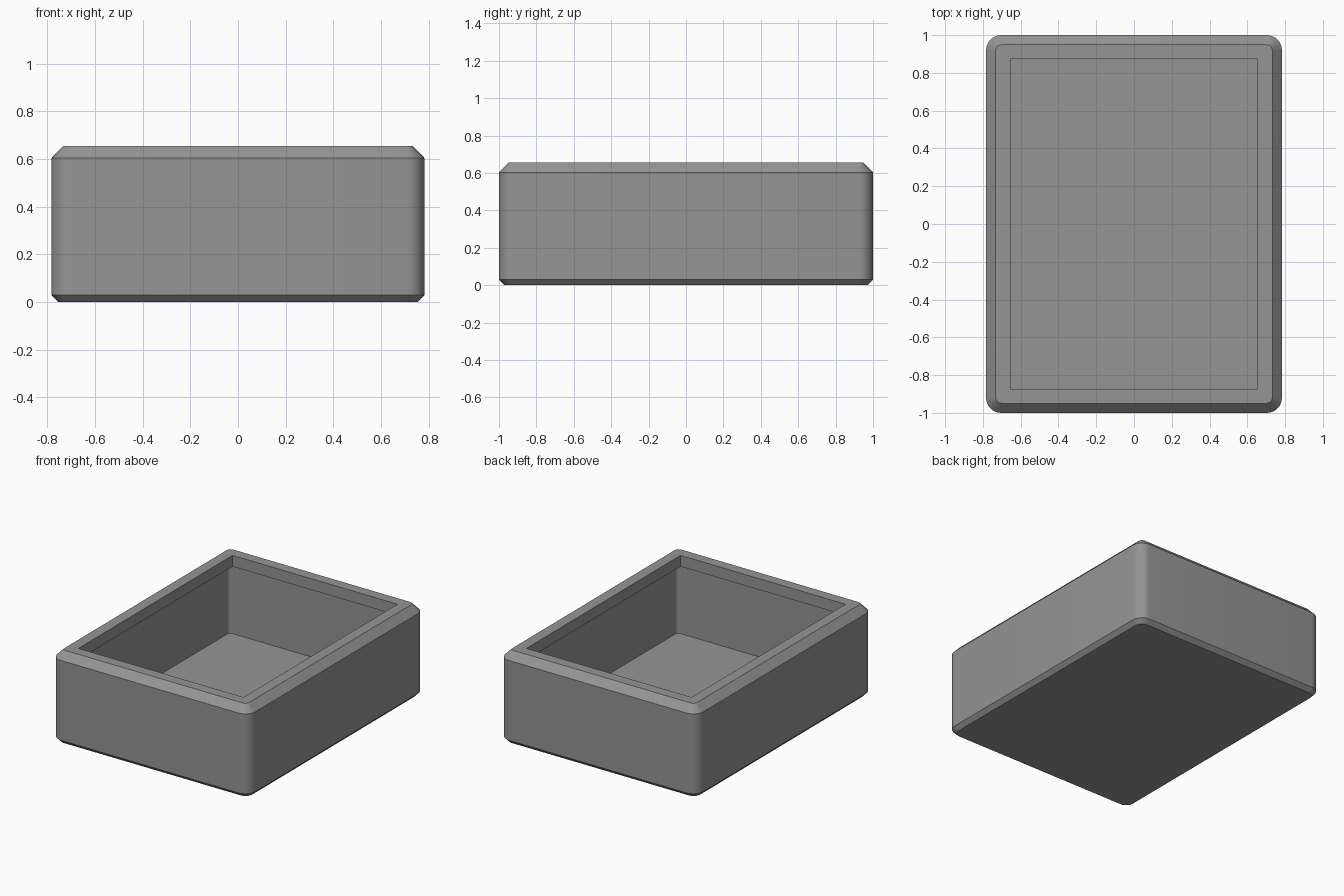
import bpy, bmesh, math

if "Cube" in bpy.data.objects:
    bpy.data.objects.remove(bpy.data.objects["Cube"])

SEG = 8  # segments per rounded corner


def ring(bm, hx, hy, z, r):
    """Rounded rectangle loop, counter-clockwise from above."""
    verts = []
    for k, (sx, sy) in enumerate([(1, 1), (-1, 1), (-1, -1), (1, -1)]):
        for i in range(SEG + 1):
            a = math.pi / 2 * (k + i / SEG)
            verts.append(bm.verts.new((sx * (hx - r) + r * math.cos(a),
                                       sy * (hy - r) + r * math.sin(a), z)))
    return verts


# Section of the tray: half width, half depth, height, corner radius
SECTION = [
    (0.755, 0.97, 0.0, 0.055),    # base
    (0.783, 1.0, 0.03, 0.08),     # lower chamfer
    (0.783, 1.0, 0.603, 0.08),    # outer wall
    (0.732, 0.949, 0.655, 0.03),  # upper chamfer
    (0.655, 0.873, 0.655, 0.0),   # rim to square opening
    (0.655, 0.873, 0.575, 0.0),   # lip
    (0.733, 0.95, 0.575, 0.03),   # underside of lip
    (0.733, 0.95, 0.05, 0.03),    # inner wall down to floor
]

bm = bmesh.new()
rings = [ring(bm, *s) for s in SECTION]
for lo, hi in zip(rings, rings[1:]):
    for i in range(len(lo)):
        j = (i + 1) % len(lo)
        bm.faces.new((lo[i], lo[j], hi[j], hi[i]))
bm.faces.new(rings[0][::-1])  # underside
bm.faces.new(rings[-1])       # inner floor
bmesh.ops.remove_doubles(bm, verts=bm.verts[:], dist=0.0005)

mesh = bpy.data.meshes.new("open_tray")
bm.to_mesh(mesh)
bm.free()
tray = bpy.data.objects.new("open_tray", mesh)
bpy.context.collection.objects.link(tray)

grey = bpy.data.materials.new("plain grey")
grey.diffuse_color = (0.3, 0.3, 0.3, 1)
grey.use_nodes = True
grey.node_tree.nodes["Principled BSDF"].inputs["Base Color"].default_value = grey.diffuse_color
mesh.materials.append(grey)

bpy.context.view_layer.objects.active = tray
tray.select_set(True)
bpy.ops.object.shade_smooth_by_angle(angle=math.radians(30))
